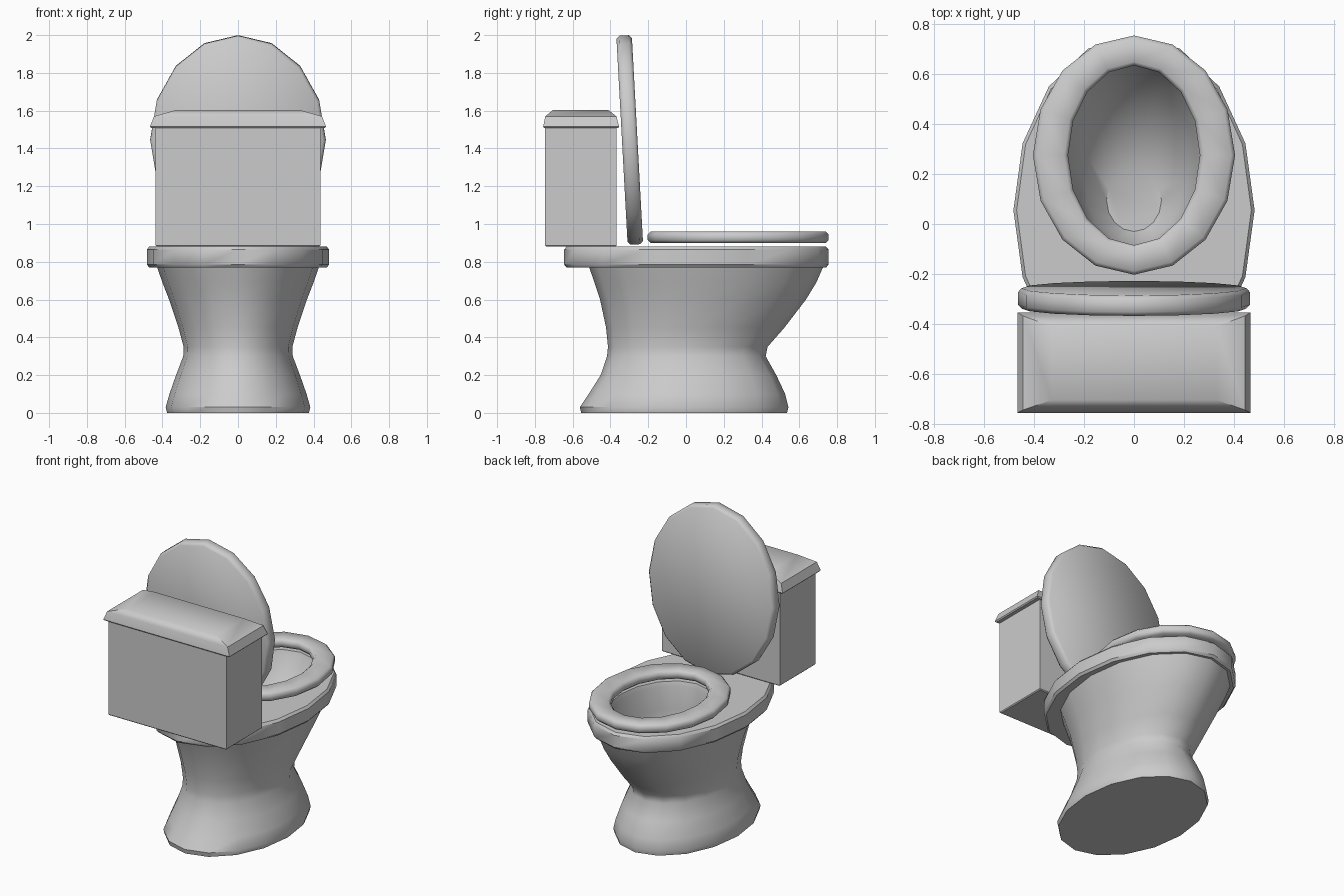
import bpy, bmesh, math


def finish(bm, name, angle=40):
    bmesh.ops.recalc_face_normals(bm, faces=bm.faces)
    mesh = bpy.data.meshes.new(name)
    bm.to_mesh(mesh)
    bm.free()
    ob = bpy.data.objects.new(name, mesh)
    bpy.context.collection.objects.link(ob)
    bpy.ops.object.select_all(action='DESELECT')
    bpy.context.view_layer.objects.active = ob
    ob.select_set(True)
    bpy.ops.object.shade_smooth_by_angle(angle=math.radians(angle))
    return ob


def loft(name, rings, closed=False, sides=16, angle=40):
    """Skin elliptical rings given as (half width, y min, y max, z)."""
    bm = bmesh.new()
    loops = []
    for rx, y0, y1, z in rings:
        cy, ry = (y0 + y1) / 2, (y1 - y0) / 2
        loops.append([bm.verts.new((rx * math.cos(i * math.tau / sides),
                                    cy + ry * math.sin(i * math.tau / sides), z))
                      for i in range(sides)])
    pairs = list(zip(loops, loops[1:]))
    if closed:
        pairs.append((loops[-1], loops[0]))
    else:
        bm.faces.new(loops[0])
        bm.faces.new(loops[-1])
    for a, b in pairs:
        for i in range(sides):
            j = (i + 1) % sides
            bm.faces.new((a[i], a[j], b[j], b[i]))
    return finish(bm, name, angle)


def stacked_box(name, layers):
    """Skin rectangles given as (half width, y min, y max, z)."""
    bm = bmesh.new()
    loops = [[bm.verts.new(p) for p in ((-x, a, z), (x, a, z), (x, b, z), (-x, b, z))]
             for x, a, b, z in layers]
    bm.faces.new(loops[0])
    bm.faces.new(loops[-1])
    for lo, hi in zip(loops, loops[1:]):
        for i in range(4):
            j = (i + 1) % 4
            bm.faces.new((lo[i], lo[j], hi[j], hi[i]))
    return finish(bm, name)


# Pedestal, rim and hollow bowl in one skin
loft("bowl", [
    (0.375, -0.555, 0.535, 0.0), (0.383, -0.562, 0.542, 0.03),
    (0.363, -0.515, 0.525, 0.10), (0.328, -0.452, 0.478, 0.20),
    (0.290, -0.418, 0.422, 0.30), (0.288, -0.413, 0.432, 0.35),
    (0.315, -0.423, 0.520, 0.45), (0.365, -0.455, 0.635, 0.60),
    (0.400, -0.485, 0.690, 0.69), (0.428, -0.512, 0.725, 0.77),
    (0.470, -0.632, 0.742, 0.77), (0.483, -0.645, 0.755, 0.785),
    (0.483, -0.645, 0.755, 0.865), (0.470, -0.632, 0.742, 0.88),
    (0.290, -0.110, 0.660, 0.88), (0.280, -0.100, 0.650, 0.85),
    (0.255, -0.095, 0.560, 0.70), (0.200, -0.080, 0.420, 0.55),
    (0.110, -0.030, 0.220, 0.46)])

# Seat ring
loft("seat", [
    (0.390, -0.188, 0.740, 0.90), (0.405, -0.203, 0.755, 0.915),
    (0.405, -0.203, 0.755, 0.945), (0.390, -0.188, 0.740, 0.96),
    (0.280, -0.100, 0.650, 0.96), (0.264, -0.085, 0.635, 0.945),
    (0.264, -0.085, 0.635, 0.915), (0.280, -0.100, 0.650, 0.90)], closed=True, angle=50)

# Raised seat lid, leaning back against the tank
lid = loft("seat_lid", [
    (0.450, -0.538, 0.538, -0.041), (0.465, -0.554, 0.554, -0.025),
    (0.465, -0.554, 0.554, 0.025), (0.450, -0.538, 0.538, 0.041)], angle=50)
lid.location = (0, -0.298, 1.445)
lid.rotation_euler.x = math.radians(93.1)

# Tank and its chamfered cover
stacked_box("tank", [(0.430, -0.740, -0.373, 0.88), (0.436, -0.746, -0.367, 0.886),
                     (0.436, -0.746, -0.367, 1.52)])
stacked_box("tank_cover", [(0.460, -0.750, -0.360, 1.508), (0.466, -0.756, -0.354, 1.515),
                           (0.445, -0.745, -0.368, 1.57), (0.330, -0.705, -0.410, 1.603)])
